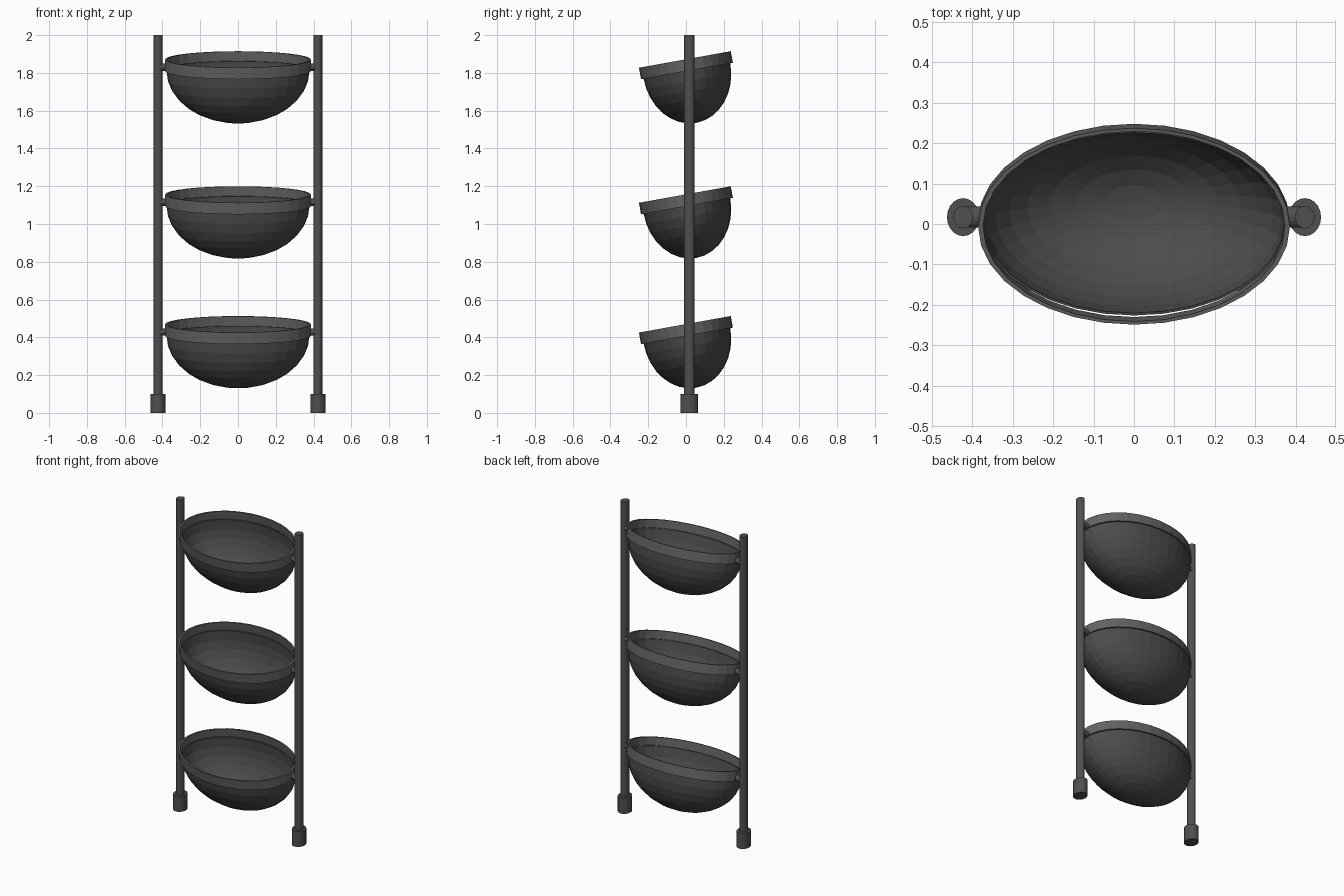
import bpy, bmesh, math
from mathutils import Matrix

if "Cube" in bpy.data.objects:
    bpy.data.objects.remove(bpy.data.objects["Cube"])

TILT = math.radians(10.2)
SEG = 32


def mat(name, v):
    m = bpy.data.materials.new(name)
    m.diffuse_color = (v, v, v, 1)
    m.use_nodes = True
    m.node_tree.nodes["Principled BSDF"].inputs["Base Color"].default_value = m.diffuse_color
    return m


frame_mat = mat("dark grey frame", 0.08)
bowl_mat = mat("charcoal bowl", 0.072)
rim_mat = mat("mid grey rim", 0.125)


def lathe(name, profile, material, sx, sy, loc, rot, closed=False):
    """Spin (radius, height) points about z, squashed to an ellipse; radius 0 is a pole."""
    bm = bmesh.new()
    rings = []
    for r, z in profile:
        if r < 1e-6:
            rings.append([bm.verts.new((0, 0, z))] * SEG)
        else:
            rings.append([bm.verts.new((sx * r * math.cos(2 * math.pi * i / SEG),
                                        sy * r * math.sin(2 * math.pi * i / SEG), z))
                          for i in range(SEG)])
    pairs = list(zip(rings, rings[1:]))
    if closed:
        pairs.append((rings[-1], rings[0]))
    for a, b in pairs:
        for i in range(SEG):
            j = (i + 1) % SEG
            bm.faces.new(list(dict.fromkeys((a[i], a[j], b[j], b[i]))))
    bmesh.ops.recalc_face_normals(bm, faces=bm.faces)
    return finish(name, bm, material, loc, rot)


def finish(name, bm, material, loc=(0, 0, 0), rot=(0, 0, 0)):
    me = bpy.data.meshes.new(name)
    bm.to_mesh(me)
    bm.free()
    me.materials.append(material)
    ob = bpy.data.objects.new(name, me)
    ob.location = loc
    ob.rotation_euler = rot
    bpy.context.collection.objects.link(ob)
    return ob


def rod(name, rx, ry, length, loc, rot=(0, 0, 0), sides=20):
    """Elliptical capped cylinder centred on loc."""
    bm = bmesh.new()
    bmesh.ops.create_cone(bm, cap_ends=True, segments=sides, radius1=1, radius2=1, depth=length,
                          matrix=Matrix.Diagonal((rx, ry, 1, 1)))
    return finish(name, bm, frame_mat, loc, rot)


POST_X, POST_Y = 0.423, 0.017

# Uprights with thicker feet
for side, s in (("left", -1), ("right", 1)):
    rod(side + "_post", 0.024, 0.028, 1.99, (s * POST_X, POST_Y, 1.005))
    rod(side + "_foot", 0.04, 0.047, 0.1, (s * POST_X, POST_Y, 0.05))

# Three tilted baskets hung on side pins
for n, z in (("lower", 0.408), ("middle", 1.095), ("upper", 1.81)):
    loc, rot = (0, 0.005, z), (TILT, 0, 0)
    # half-ellipsoid bowl
    prof = [(1, 0.012)] + [(math.cos(a), -0.276 * math.sin(a))
                           for a in (math.pi / 2 * k / 8 for k in range(8))] + [(0, -0.276)]
    bowl = lathe(n + "_bowl", prof, bowl_mat, 0.375, 0.23, loc, rot)
    sol = bowl.modifiers.new("wall", "SOLIDIFY")
    sol.thickness = 0.006
    sol.offset = 0
    # upright band around the bowl opening
    band = [(1, 0), (1, 0.062), (0.968, 0.062), (0.968, 0)]
    lathe(n + "_rim", band, rim_mat, 0.386, 0.247, loc, rot, closed=True)
    # pivot pins joining bowl and posts
    for side, s in (("left", -1), ("right", 1)):
        rod(n + "_" + side + "_pin", 0.019, 0.026, 0.045, (s * 0.397, POST_Y, z + 0.02),
            (0, math.pi / 2, 0), 16)
